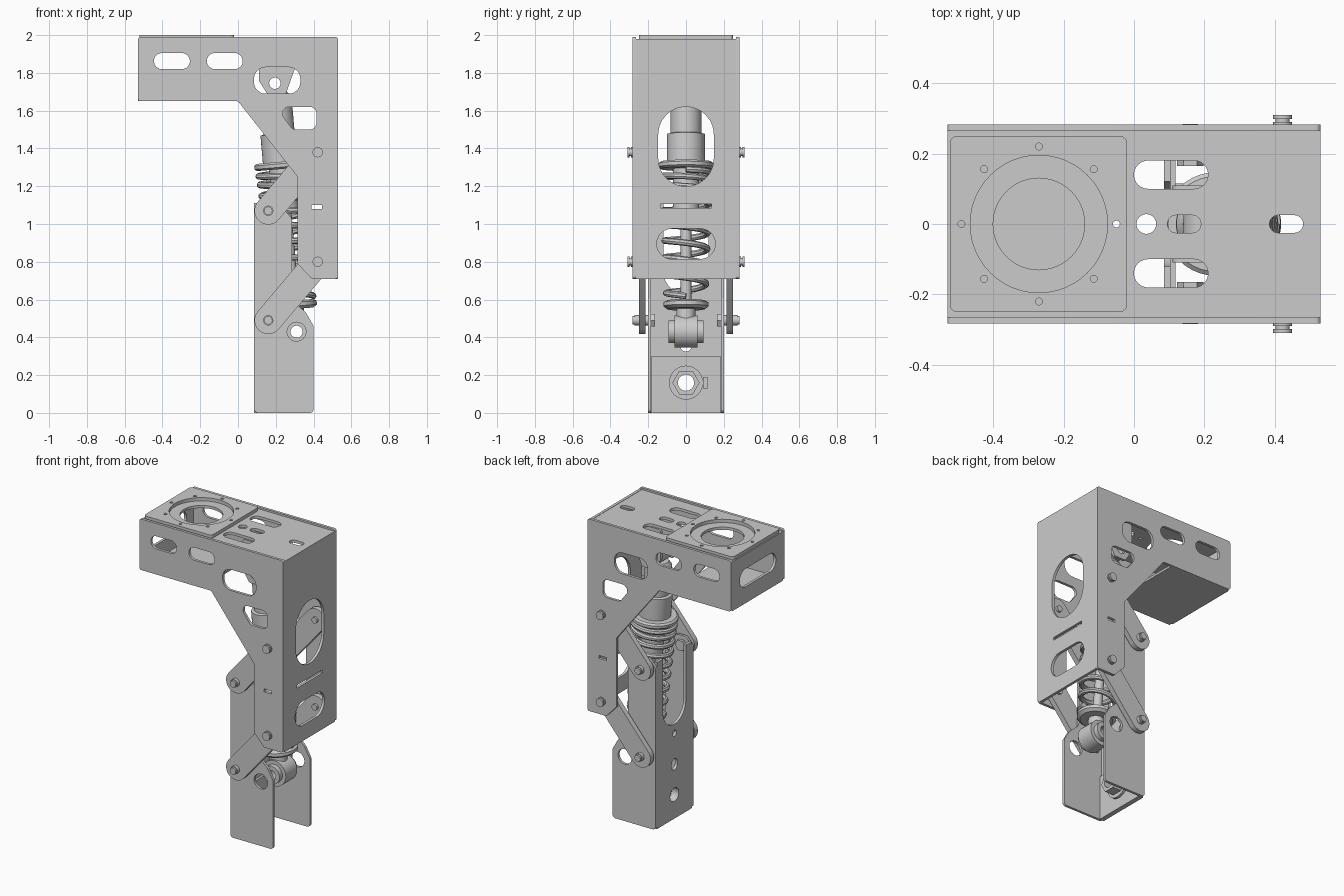
import bpy, bmesh, math
from mathutils import Vector, Matrix

cube = bpy.data.objects.get("Cube")
if cube:
    bpy.data.objects.remove(cube)

grey = bpy.data.materials.new("machined_grey")
grey.use_nodes = True
grey.diffuse_color = (0.6, 0.6, 0.6, 1)
grey.node_tree.nodes["Principled BSDF"].inputs["Base Color"].default_value = grey.diffuse_color

parts = []


def add_object(name, mesh):
    mesh.materials.clear()
    mesh.materials.append(grey)
    obj = bpy.data.objects.new(name, mesh)
    bpy.context.collection.objects.link(obj)
    parts.append(obj)
    return obj


# ---- outline helpers ----
def rounded(points, r, steps=6):
    """Polygon with circular fillets at every corner."""
    pts = [Vector(p) for p in points]
    out = []
    for i, p in enumerate(pts):
        u = (pts[i - 1] - p).normalized()
        v = (pts[(i + 1) % len(pts)] - p).normalized()
        half = u.angle(v) / 2
        d = r / math.tan(half)
        c = p + (u + v).normalized() * (r / math.sin(half))
        a, b = p + u * d - c, p + v * d - c
        out += [c + a.lerp(b, k / steps).normalized() * r for k in range(steps + 1)]
    return out


def rect(u0, u1, v0, v1):
    return [(u0, v0), (u1, v0), (u1, v1), (u0, v1)]


def slot(u0, u1, v0, v1):
    return rounded(rect(u0, u1, v0, v1), min(u1 - u0, v1 - v0) * 0.495, 8)


def arc(u, v, r, start, end, n=32):
    angles = [math.radians(start + (end - start) * k / n) for k in range(n + 1)]
    return [(u + r * math.cos(a), v + r * math.sin(a)) for a in angles]


def circle(u, v, r, n=32):
    return arc(u, v, r, 0, 360, n)[:-1]


# Columns give the world direction of the outline's u, v and the thickness w
FRAMES = {
    "x": Matrix(((0, 0, 1), (1, 0, 0), (0, 1, 0))),
    "y": Matrix(((1, 0, 0), (0, 0, -1), (0, 1, 0))),
    "z": Matrix.Identity(3),
}


def plate(name, axis, lo, hi, outline, holes=()):
    """Sheet between lo and hi along an axis, with cut-out holes."""
    curve = bpy.data.curves.new(name, "CURVE")
    curve.dimensions = "2D"
    curve.fill_mode = "BOTH"
    curve.extrude = (hi - lo) / 2
    for loop in [outline, *holes]:
        spline = curve.splines.new("POLY")
        spline.points.add(len(loop) - 1)
        for point, p in zip(spline.points, loop):
            point.co = (p[0], p[1], 0, 1)
        spline.use_cyclic_u = True
    temp = bpy.data.objects.new(name, curve)
    mesh = bpy.data.meshes.new_from_object(temp)
    bpy.data.objects.remove(temp)
    bpy.data.curves.remove(curve)
    offset = Vector([(lo + hi) / 2 if a == axis else 0 for a in "xyz"])
    mesh.transform(Matrix.Translation(offset) @ FRAMES[axis].to_4x4())
    bm = bmesh.new()
    bm.from_mesh(mesh)
    bmesh.ops.remove_doubles(bm, verts=bm.verts, dist=1e-5)
    bmesh.ops.recalc_face_normals(bm, faces=bm.faces)
    bm.to_mesh(mesh)
    bm.free()
    return add_object(name, mesh)


def pair(name, lo, hi, outline, holes=()):
    """Matching plates on both sides of the centre plane."""
    plate("left_" + name, "y", lo, hi, outline, holes)
    plate("right_" + name, "y", -hi, -lo, outline, holes)


# ---- upper housing ----
side = rounded([(-0.53, 1.65), (0, 1.65), (0.315, 1.25), (0.315, 0.79),
                (0.39, 0.71), (0.53, 0.71), (0.53, 1.99), (-0.53, 1.99)], 0.015)
side_holes = [
    slot(-0.445, -0.255, 1.82, 1.905),
    slot(-0.165, 0.025, 1.82, 1.905),
    rounded(rect(0.085, 0.33, 1.69, 1.83), 0.06),
    rounded([(0.2, 1.62), (0.29, 1.5), (0.415, 1.5), (0.415, 1.62)], 0.035),
    rect(0.39, 0.445, 1.08, 1.1),
]
pair("housing_side", 0.265, 0.283, side, side_holes)

plate("housing_back_panel", "x", 0.512, 0.53, rect(-0.265, 0.265, 0.71, 1.98), [
    slot(-0.147, 0.147, 1.2, 1.62),
    rect(-0.135, 0.135, 1.085, 1.105),
    slot(-0.155, 0.155, 0.815, 0.975),
])
plate("housing_end_panel", "x", -0.53, -0.512, rect(-0.265, 0.265, 1.65, 1.97),
      [slot(-0.19, 0.19, 1.76, 1.88)])
plate("housing_bottom_panel", "z", 1.65, 1.665, rect(-0.512, -0.07, -0.265, 0.265))

ring_x = -0.27
plate("housing_top", "z", 1.96, 1.978, rect(-0.53, 0.512, -0.265, 0.265), [
    circle(ring_x, 0, 0.13, 48),
    circle(-0.05, 0, 0.01, 12),
    circle(0.035, 0, 0.028),
    slot(0, 0.21, 0.1, 0.18),
    slot(0, 0.21, -0.18, -0.1),
    slot(0.095, 0.19, -0.025, 0.025),
    slot(0.385, 0.48, -0.025, 0.025),
])

# Raised mounting plate with a bolt circle around its bore
bolt_holes = [circle(ring_x + 0.22 * math.cos(k * math.pi / 4),
                     0.22 * math.sin(k * math.pi / 4), 0.01, 12) for k in range(8)]
plate("mounting_plate", "z", 1.978, 2.0,
      rounded(rect(-0.522, -0.02, -0.25, 0.25), 0.02),
      [circle(ring_x, 0, 0.195, 48)] + bolt_holes)

# ---- lower leg channel ----
leg_side = rounded([(0.085, 0), (0.4, 0), (0.4, 0.46), (0.36, 0.53), (0.285, 0.6),
                    (0.285, 1.03), (0.2, 1.13), (0.13, 1.13), (0.085, 1.08)], 0.02)
pair("leg_side", 0.185, 0.202, leg_side, [circle(0.31, 0.43, 0.05)])

web = ([(-0.185, 0), (0.185, 0), (0.185, 1.11), (0.12, 1.11)]
       + arc(0, 0.75, 0.12, 0, -180) + [(-0.12, 1.11), (-0.185, 1.11)])
plate("leg_web", "x", 0.085, 0.103, web, [
    circle(0, 0.16, 0.045),
    slot(-0.03, 0.03, 0.325, 0.4),
    circle(0, 0.57, 0.02),
])
plate("leg_foot_doubler", "x", 0.103, 0.118, rect(-0.183, 0.183, 0.0, 0.3),
      [circle(0, 0.16, 0.045)])
plate("foot_washer", "x", 0.118, 0.135, circle(0, 0.16, 0.09), [circle(0, 0.16, 0.045)])
plate("foot_nut", "x", 0.135, 0.2, circle(0, 0.16, 0.072, 6), [circle(0, 0.16, 0.043)])
plate("foot_lock_tab", "x", 0.118, 0.15, rect(0.09, 0.115, 0.13, 0.19))

# ---- parallel links and their bolts ----
link_x, arm_x, rise = 0.16, 0.422, 0.31
tilt = math.degrees(math.atan2(rise, arm_x - link_x))
for label, z in (("lower", 0.49), ("upper", 1.07)):
    outline = (arc(link_x, z, 0.073, tilt + 90, tilt + 270, 16)
               + arc(arm_x, z + rise, 0.073, tilt - 90, tilt + 90, 16))
    pair(label + "_link", 0.215, 0.25, outline)
    pair(label + "_link_bolt", 0.165, 0.272, circle(link_x, z, 0.027, 24))
    pair(label + "_link_bolt_head", 0.272, 0.284, circle(link_x, z, 0.022, 24))
    pair(label + "_link_nut", 0.165, 0.184, circle(link_x, z, 0.038, 6))
    pair(label + "_housing_pin", 0.2, 0.302, circle(arm_x, z + rise, 0.02, 24))
    pair(label + "_housing_pin_collar", 0.283, 0.29, circle(arm_x, z + rise, 0.027, 24))
    pair(label + "_housing_pin_head", 0.298, 0.31, circle(arm_x, z + rise, 0.027, 24))

# ---- shock absorber, built along local z from its lower eye ----
low_eye, top_eye = Vector((0.31, 0, 0.43)), Vector((0.195, 0, 1.745))
axis = top_eye - low_eye
shock_frame = (Matrix.Translation(low_eye)
               @ Matrix.Rotation(math.atan2(axis.x, axis.z), 4, "Y"))


def turned(name, profile):
    """Lathe a (radius, height) profile about the shock axis."""
    bm = bmesh.new()
    verts = [bm.verts.new((r, 0, h)) for r, h in profile]
    edges = [bm.edges.new(e) for e in zip(verts, verts[1:])]
    bmesh.ops.spin(bm, geom=verts + edges, axis=(0, 0, 1), cent=(0, 0, 0),
                   angle=math.tau, steps=40, use_duplicate=False)
    bmesh.ops.remove_doubles(bm, verts=bm.verts, dist=1e-5)
    bmesh.ops.recalc_face_normals(bm, faces=bm.faces)
    mesh = bpy.data.meshes.new(name)
    bm.to_mesh(mesh)
    bm.free()
    mesh.transform(shock_frame)
    add_object(name, mesh)


turned("shock_rod", [(0, 0.06), (0.05, 0.06), (0.05, 0.13), (0.028, 0.15), (0.028, 0.66), (0, 0.66)])
turned("lower_spring_seat", [(0, 0.12), (0.1, 0.12), (0.12, 0.135), (0.12, 0.155), (0.1, 0.165), (0, 0.165)])
turned("upper_spring_seat", [(0, 0.865), (0.135, 0.865), (0.147, 0.875), (0.147, 0.893), (0.135, 0.903), (0, 0.903)])
turned("shock_body", [(0, 0.64), (0.07, 0.64), (0.07, 0.88), (0.1, 0.88), (0.1, 1.05),
                      (0.082, 1.055), (0.082, 1.24), (0.06, 1.27), (0, 1.27)])

plate("lower_eye", "y", -0.06, 0.06, circle(0.31, 0.43, 0.085), [circle(0.31, 0.43, 0.032)])
pair("lower_eye_bushing", 0.06, 0.092, circle(0.31, 0.43, 0.06), [circle(0.31, 0.43, 0.032)])
plate("upper_eye", "y", -0.09, 0.09, circle(0.195, 1.745, 0.055), [circle(0.195, 1.745, 0.03)])
pair("upper_mount_lug", 0.092, 0.11,
     rounded([(0.16, 1.68), (0.25, 1.68), (0.3, 1.82), (0.3, 1.96), (0.11, 1.96), (0.11, 1.76)], 0.02),
     [circle(0.195, 1.745, 0.03)])

# Progressive coil spring: tight at the top, open and narrower below
turns, per_turn = 9, 28
coil = bpy.data.curves.new("coil_spring", "CURVE")
coil.dimensions = "3D"
coil.bevel_depth = 0.017
coil.bevel_resolution = 2
coil.use_fill_caps = True
path = coil.splines.new("POLY")
path.points.add(turns * per_turn)
for k, point in enumerate(path.points):
    t = k / (turns * per_turn)
    a = math.tau * k / per_turn
    r = 0.13 - 0.025 * t
    point.co = (r * math.cos(a), r * math.sin(a), 0.85 - 0.67 * t ** 1.35, 1)
temp = bpy.data.objects.new("coil_spring", coil)
spring_mesh = bpy.data.meshes.new_from_object(temp)
bpy.data.objects.remove(temp)
spring_mesh.transform(shock_frame)
add_object("coil_spring", spring_mesh)

# ---- shading ----
bpy.ops.object.select_all(action="DESELECT")
for obj in parts:
    obj.select_set(True)
bpy.context.view_layer.objects.active = parts[0]
bpy.ops.object.shade_smooth_by_angle(angle=math.radians(35))
